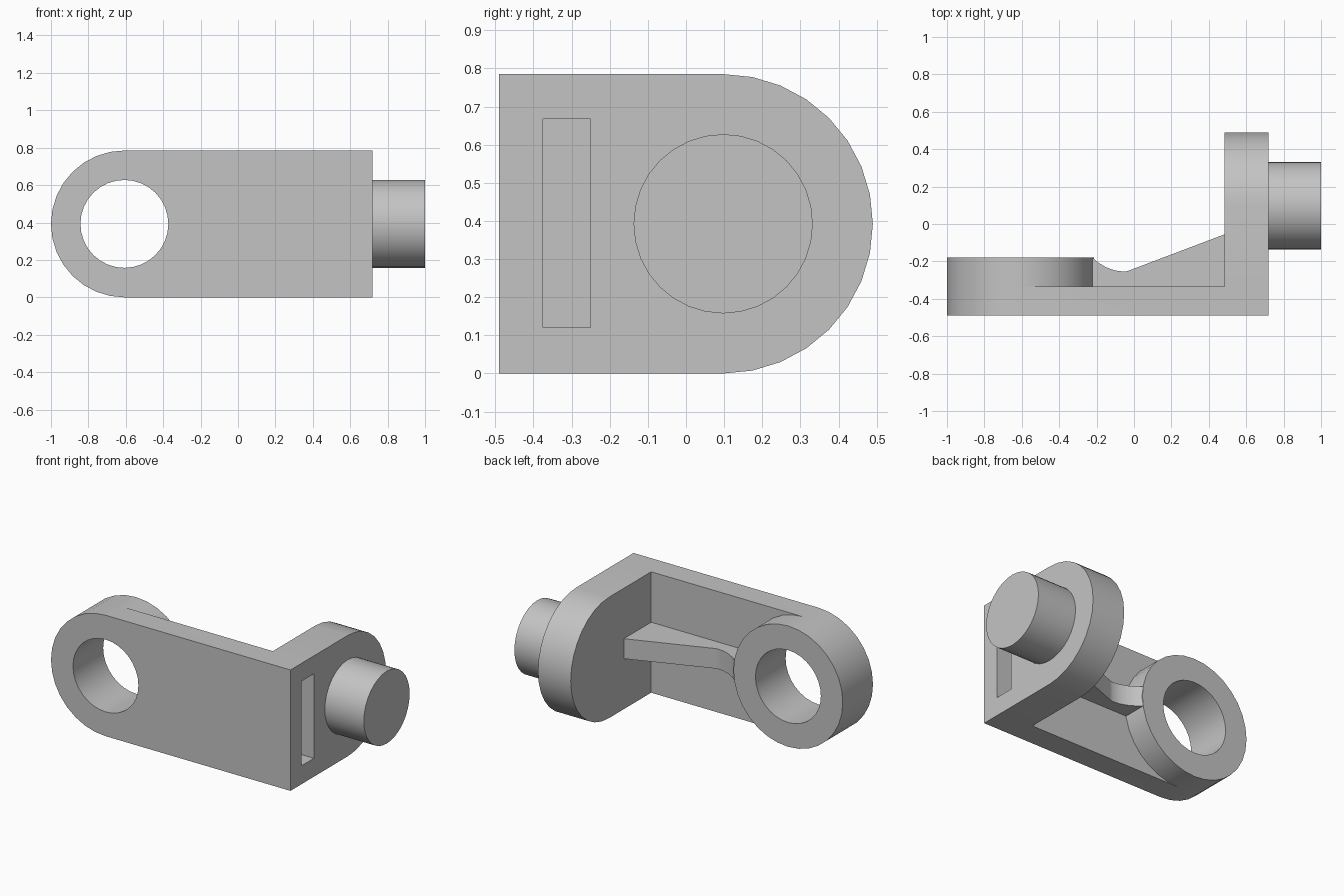
import bpy
import math
from mathutils import Vector

cube = bpy.data.objects.get("Cube")
if cube:
    bpy.data.objects.remove(cube, do_unlink=True)

grey = bpy.data.materials.new("light_grey")
grey.use_nodes = True
grey.diffuse_color = (0.55, 0.55, 0.55, 1)
grey.node_tree.nodes["Principled BSDF"].inputs["Base Color"].default_value = (0.55, 0.55, 0.55, 1)

R, HOLE_R, SEGMENTS = 0.3925, 0.235, 32
FRONT, INNER, OUTER = -0.49, 0.485, 0.72
BOSS_X, PIN_Y = -0.6075, 0.0975


def prism(name, outline, offset):
    """Extrude a planar outline along an offset vector."""
    n = len(outline)
    verts = [Vector(p) for p in outline]
    verts += [v + Vector(offset) for v in verts]
    faces = [list(range(n))[::-1], list(range(n, 2 * n))]
    faces += [[i, (i + 1) % n, n + (i + 1) % n, n + i] for i in range(n)]
    mesh = bpy.data.meshes.new(name)
    mesh.from_pydata(verts, [], faces)
    obj = bpy.data.objects.new(name, mesh)
    bpy.context.collection.objects.link(obj)
    mesh.materials.append(grey)
    # Make the normals point outwards whatever the outline direction
    bpy.context.view_layer.objects.active = obj
    bpy.ops.object.select_all(action="DESELECT")
    obj.select_set(True)
    bpy.ops.object.mode_set(mode="EDIT")
    bpy.ops.mesh.select_all(action="SELECT")
    bpy.ops.mesh.normals_make_consistent(inside=False)
    bpy.ops.object.mode_set(mode="OBJECT")
    return obj


def box(name, x, y, z):
    base = [(x[0], y[0], z[0]), (x[1], y[0], z[0]), (x[1], y[1], z[0]), (x[0], y[1], z[0])]
    return prism(name, base, (0, 0, z[1] - z[0]))


def circle(radius):
    angles = [math.tau * i / SEGMENTS for i in range(SEGMENTS)]
    return [(radius * math.cos(a), R + radius * math.sin(a)) for a in angles]


def cylinder_y(name, radius, y0, y1):
    return prism(name, [(BOSS_X + u, y0, z) for u, z in circle(radius)], (0, y1 - y0, 0))


def cylinder_x(name, radius, x0, x1):
    return prism(name, [(x0, PIN_Y + u, z) for u, z in circle(radius)], (x1 - x0, 0, 0))


def combine(target, tool, operation):
    """Apply an exact boolean and remove the tool."""
    tool.hide_render = True
    mod = target.modifiers.new(operation, "BOOLEAN")
    mod.operation = operation
    mod.solver = "EXACT"
    mod.object = tool
    bpy.context.view_layer.objects.active = target
    bpy.ops.object.modifier_apply(modifier=mod.name)
    bpy.data.objects.remove(tool, do_unlink=True)


# Long front plate with the side plate at right angles
bracket = box("bracket", (BOSS_X, OUTER), (FRONT, -0.335), (0, 2 * R))
combine(bracket, box("side_plate", (INNER, OUTER), (FRONT, PIN_Y), (0, 2 * R)), "UNION")
combine(bracket, cylinder_x("side_plate_end", R, INNER, OUTER), "UNION")

# Thick round boss and its through hole
combine(bracket, cylinder_y("boss", R, FRONT, -0.18), "UNION")

# Central stiffening rib, curving up to the boss
rib_profile = [(-0.3, -0.4), (0.55, -0.4), (0.55, -0.031), (INNER, -0.055), (-0.03, -0.25),
               (-0.05, -0.255), (-0.1, -0.249), (-0.15, -0.231), (-0.19, -0.207),
               (-0.222, -0.18), (-0.3, -0.18)]
rib = prism("rib", [(x, y, R - 0.065) for x, y in rib_profile], (0, 0, 0.13))
combine(bracket, rib, "UNION")
combine(bracket, cylinder_y("hole_cutter", HOLE_R, -0.6, 0), "DIFFERENCE")

# Blind slot in the outer side face
combine(bracket, box("slot_cutter", (OUTER - 0.15, 0.8), (-0.375, -0.25), (0.12, 0.668)), "DIFFERENCE")

# Round pin on the side plate
pin = cylinder_x("pin", HOLE_R, OUTER, 1.0)

for obj in (bracket, pin):
    bpy.ops.object.select_all(action="DESELECT")
    obj.select_set(True)
    bpy.context.view_layer.objects.active = obj
    bpy.ops.object.shade_smooth_by_angle(angle=math.radians(30))
